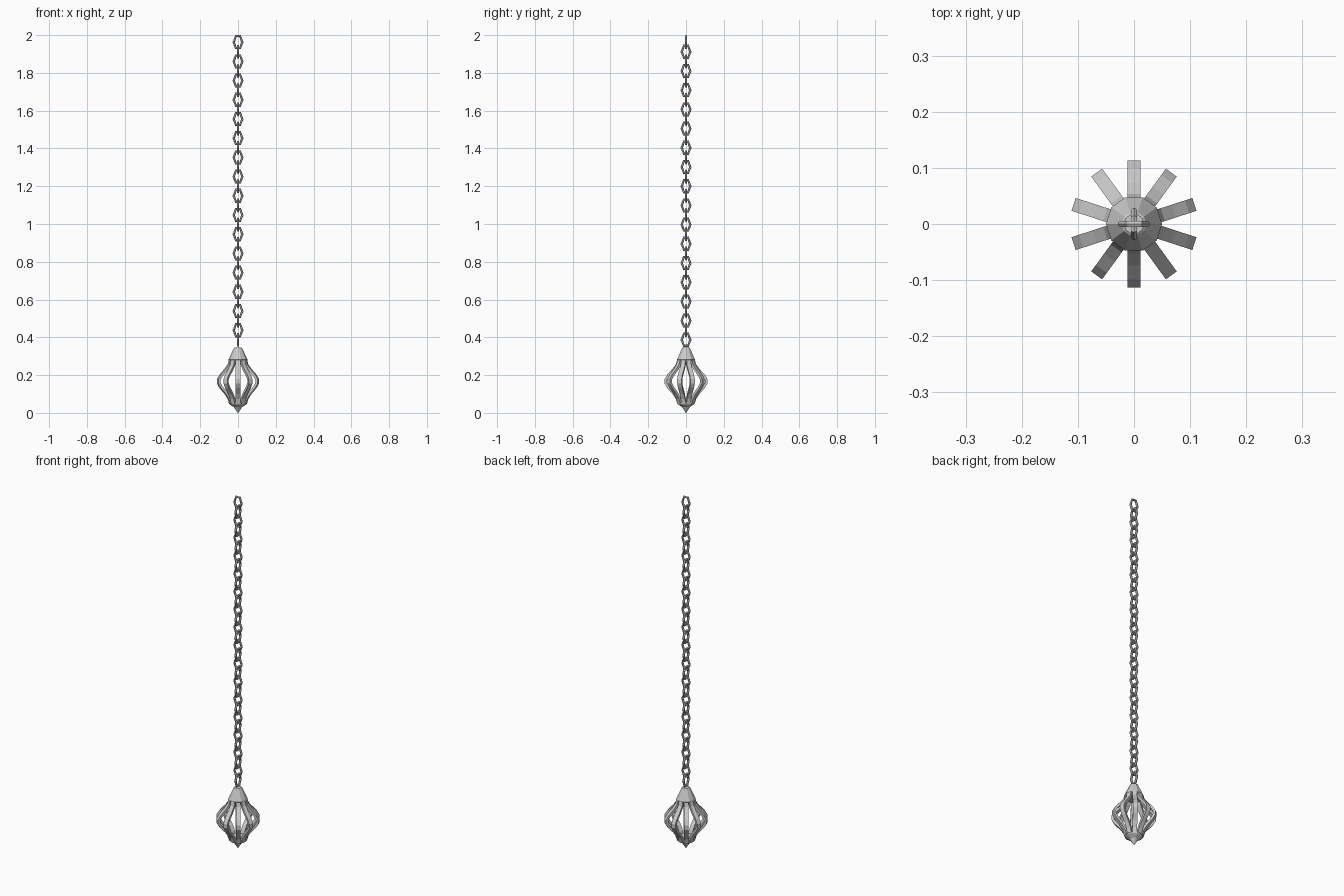
import bpy, bmesh, math
from mathutils import Vector, Matrix

if "Cube" in bpy.data.objects:
    bpy.data.objects.remove(bpy.data.objects["Cube"])

def make_object(name, bm):
    bmesh.ops.recalc_face_normals(bm, faces=bm.faces)
    me = bpy.data.meshes.new(name)
    bm.to_mesh(me)
    bm.free()
    ob = bpy.data.objects.new(name, me)
    bpy.context.collection.objects.link(ob)
    return ob

def skin(bm, rings, closed):
    """Bridge equal-sized rings of points with quads."""
    vs = [[bm.verts.new(p) for p in r] for r in rings]
    n, m = len(vs), len(vs[0])
    for i in range(n if closed else n - 1):
        a, b = vs[i], vs[(i + 1) % n]
        for j in range(m):
            k = (j + 1) % m
            bm.faces.new((a[j], a[k], b[k], b[j]))
    if not closed:
        bm.faces.new(vs[0])
        bm.faces.new(vs[-1][::-1])

def lathe(name, profile, sides=10):
    bm = bmesh.new()
    skin(bm, [[(r * math.cos(math.tau * k / sides), r * math.sin(math.tau * k / sides), z)
               for k in range(sides)] for r, z in profile], False)
    return make_object(name, bm)

# Chain link: six-sided stretched ring with a six-sided tube
TUBE, HALF_W, HALF_H = 0.0065, 0.0225, 0.0318
def chain_link(name, z, turned):
    rings = []
    for i in range(6):
        a = math.tau * i / 6
        c, s = math.cos(a), math.sin(a)
        centre = Vector((HALF_W * c, 0, HALF_H / math.sin(math.pi / 3) * s))
        out = Vector((c, 0, s))
        rings.append([centre + TUBE * (math.cos(math.tau * j / 6) * out
                      + math.sin(math.tau * j / 6) * Vector((0, 1, 0))) for j in range(6)])
    bm = bmesh.new()
    skin(bm, rings, True)
    ob = make_object(name, bm)
    ob.location.z = z
    ob.rotation_euler.z = math.pi / 2 if turned else 0

LINKS, TOP, BOTTOM = 32, 1.9626, 0.387
for i in range(LINKS):
    chain_link(f"chain_link_{i + 1}", TOP + (BOTTOM - TOP) * i / (LINKS - 1), i % 2)

# Cap and pointed base of the cage
lathe("cage_cap", [(0.018, 0.346), (0.022, 0.343), (0.050, 0.282), (0.041, 0.265)])
lathe("cage_base", [(0.040, 0.066), (0.047, 0.052), (0.043, 0.044),
                    (0.021, 0.030), (0.001, 0.0)])

# Cage ribs: flat bars following an S-shaped path (radius, height)
PATH = [(0.040, 0.282), (0.048, 0.254), (0.069, 0.226), (0.094, 0.199), (0.107, 0.177),
        (0.107, 0.157), (0.094, 0.135), (0.066, 0.104), (0.048, 0.076), (0.040, 0.050)]
HALF_WIDTH, HALF_THICK = 0.012, 0.0065
def rib(name, angle):
    rings = []
    for i, (r, z) in enumerate(PATH):
        a, b = PATH[max(i - 1, 0)], PATH[min(i + 1, len(PATH) - 1)]
        t = Vector((b[0] - a[0], b[1] - a[1])).normalized()
        n = Vector((-t.y, t.x)) * HALF_THICK
        rings.append([(r + s * n.x, w * HALF_WIDTH, z + s * n.y)
                      for s, w in ((1, 1), (1, -1), (-1, -1), (-1, 1))])
    bm = bmesh.new()
    skin(bm, rings, False)
    bm.transform(Matrix.Rotation(angle, 4, 'Z'))
    make_object(name, bm)

for k in range(10):
    rib(f"cage_rib_{k + 1}", math.radians(18 + 36 * k))
